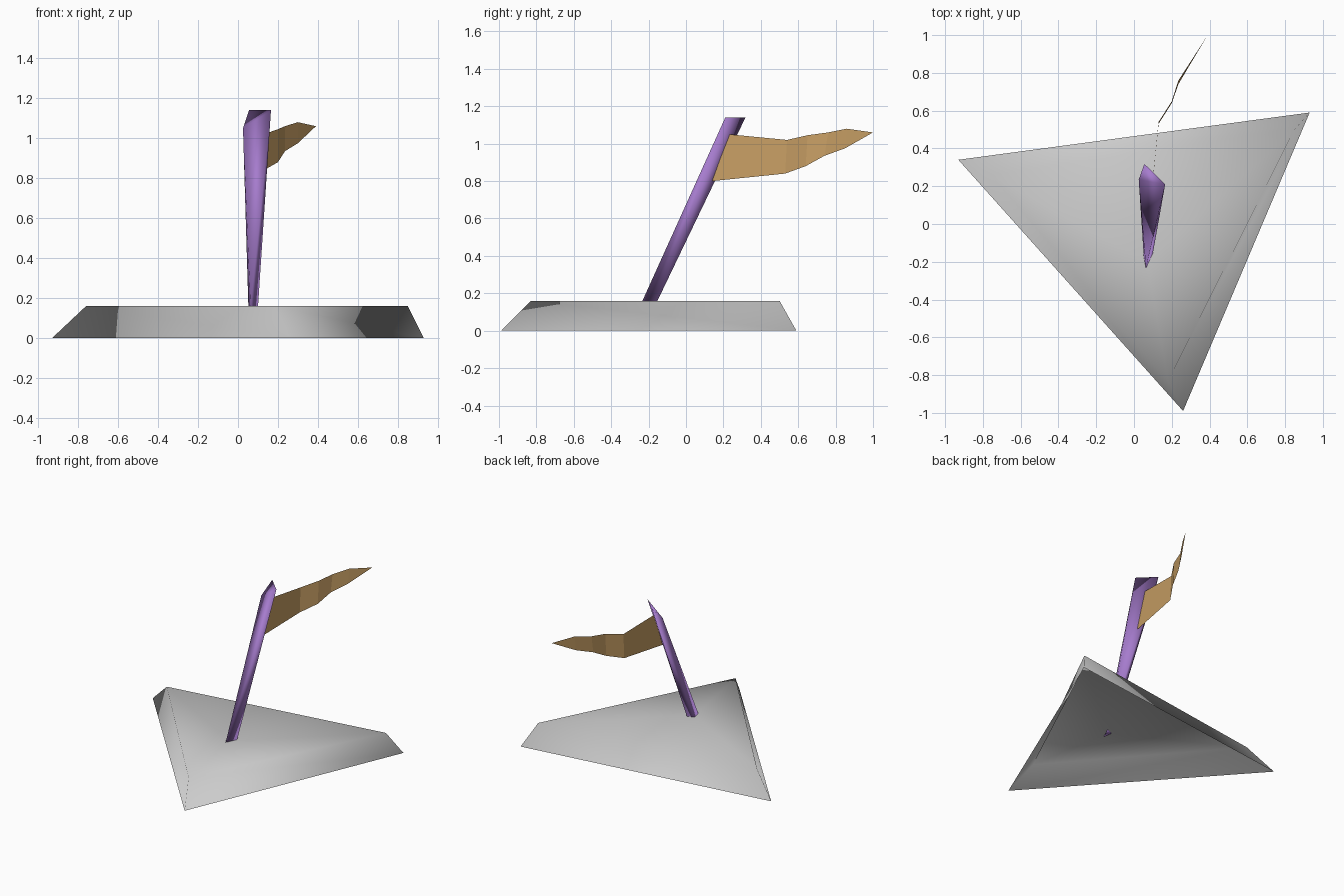
import bpy

if "Cube" in bpy.data.objects:
    bpy.data.objects.remove(bpy.data.objects["Cube"], do_unlink=True)


def material(name, colour):
    mat = bpy.data.materials.new(name)
    mat.use_nodes = True
    mat.diffuse_color = (*colour, 1)
    mat.node_tree.nodes["Principled BSDF"].inputs["Base Color"].default_value = (*colour, 1)
    return mat


def build(name, verts, faces, mat, smooth):
    mesh = bpy.data.meshes.new(name)
    mesh.from_pydata(verts, [], faces)
    mesh.materials.append(mat)
    mesh.polygons.foreach_set("use_smooth", [smooth] * len(faces))
    mesh.update()
    obj = bpy.data.objects.new(name, mesh)
    bpy.context.collection.objects.link(obj)
    return obj


def band(lower, upper):
    """Triangles joining two three-point loops, the first loop numbered from lower."""
    faces = []
    for i in range(3):
        j = (i + 1) % 3
        faces += [(lower + i, lower + j, upper + i), (lower + j, upper + j, upper + i)]
    return faces


grey = material("stone grey", (0.6, 0.6, 0.6))
purple = material("pole purple", (0.38, 0.20, 0.61))
tan = material("cloth tan", (0.58, 0.35, 0.13))

# Base: open-bottomed triangular mound with a fan on top around the pole foot
foot = [(-0.93, 0.34, 0), (0.26, -0.99, 0), (0.93, 0.59, 0)]
rim = [(-0.76, 0.26, 0.16), (0.18, -0.83, 0.16), (0.85, 0.50, 0.16)]
centre = [(0.07, -0.20, 0.16)]
fan = [(3 + i, 3 + (i + 1) % 3, 6) for i in range(3)]
build("base", foot + rim + centre, band(0, 3) + fan, grey, True)

# Pole: leaning three-sided shaft that widens to a slanted top
pole_foot = [(0.063, -0.235, 0.155), (0.10, -0.155, 0.155), (0.052, -0.175, 0.155)]
pole_top = [(0.165, 0.21, 1.14), (0.055, 0.318, 1.14), (0.025, 0.235, 1.05)]
build("pole", pole_foot + pole_top, band(0, 3) + [(2, 1, 0), (3, 4, 5)], purple, True)

# Flag: rippled sheet, each station is the lower and the upper edge point
stations = [
    ((0.09, 0.14, 0.80), (0.10, 0.23, 1.05)),
    ((0.13, 0.53, 0.84), (0.13, 0.54, 1.02)),
    ((0.20, 0.64, 0.88), (0.20, 0.65, 1.045)),
    ((0.235, 0.74, 0.935), (0.235, 0.76, 1.06)),
    ((0.30, 0.85, 0.975), (0.30, 0.86, 1.08)),
]
points = [p for pair in stations for p in pair] + [(0.39, 1.0, 1.06)]
panels = [(k, k + 2, k + 3, k + 1) for k in range(0, 8, 2)]
build("flag", points, panels + [(8, 10, 9)], tan, False)
